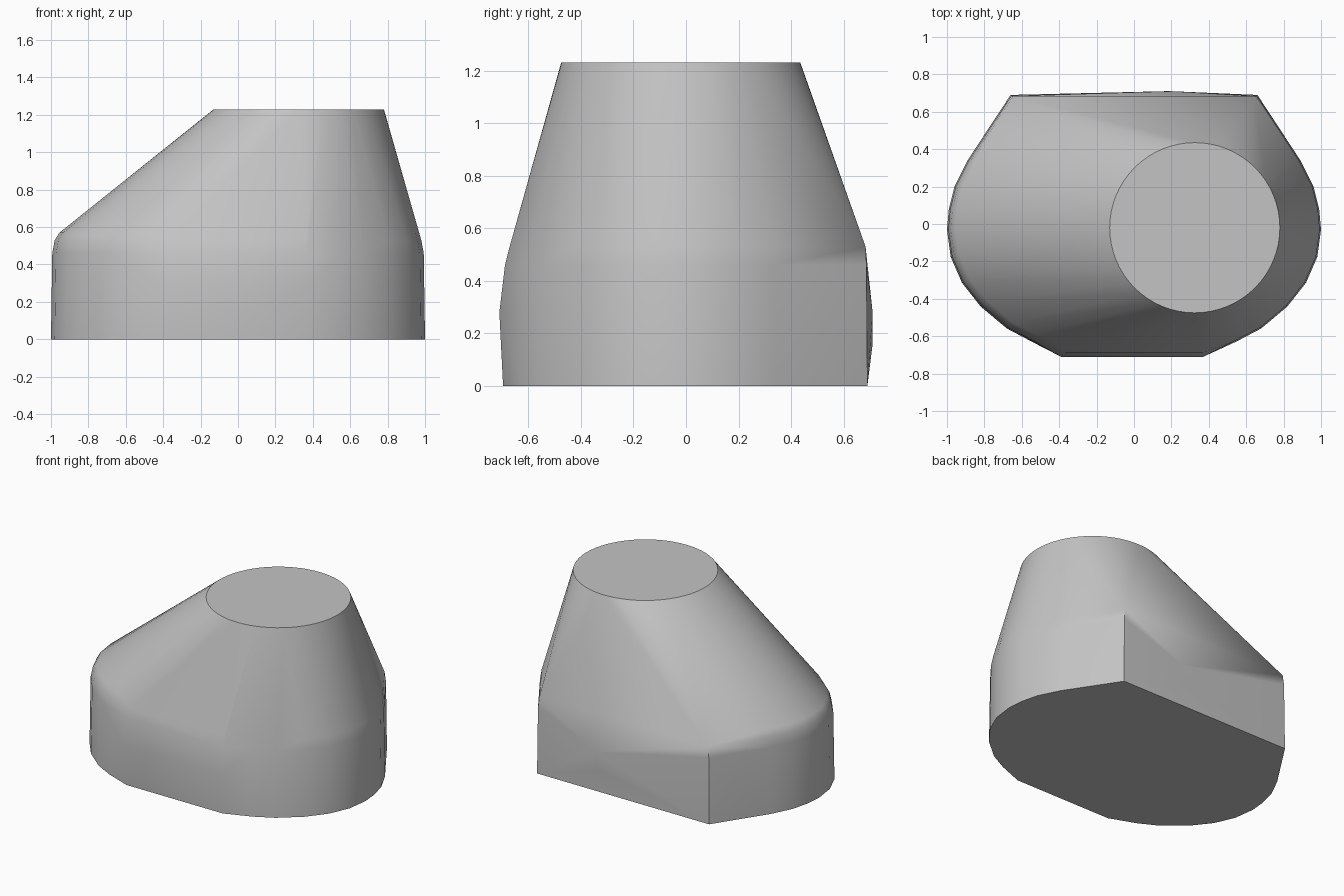
import bpy
import bmesh
import math

cube = bpy.data.objects.get("Cube")
if cube:
    bpy.data.objects.remove(cube, do_unlink=True)


def make_material(name, colour):
    mat = bpy.data.materials.new(name)
    mat.use_nodes = True
    mat.diffuse_color = colour
    mat.node_tree.nodes["Principled BSDF"].inputs["Base Color"].default_value = colour
    return mat


grey = make_material("plain grey", (0.55, 0.55, 0.55, 1))

# Half outline of the base, from the back corner round to the flat front
half = [(0.66, 0.69), (0.89, 0.34), (0.96, 0.2), (0.99, 0.08), (1, -0.03),
        (0.98, -0.18), (0.92, -0.32), (0.82, -0.45), (0.68, -0.57),
        (0.55, -0.64), (0.37, -0.71)]
outline = half + [(-x, y) for x, y in half]


def ring(z, side, front, back, keep=lambda x, y: True):
    """Outline scaled separately to the sides, the front and the back."""
    return [(x * side, y * (front if y < 0 else back), z)
            for x, y in outline if keep(x, y)]


# Base wall and softly rounded shoulder
points = ring(0, 1, 0.98, 1)
points += ring(0.46, 0.993, 0.97, 0.995)
points += ring(0.53, 0.98, 0.945, 0.99)
points += ring(0.57, 0.955, 0.92, 0.985, lambda x, y: x < -0.5 and y < 0.5)

# Slight bulges of the front and back walls
points += [(-0.39, -0.71, 0.28), (0.37, -0.71, 0.28)]
points += [(0.17, 0.71, 0.16), (0.2, 0.71, 0.28)]

# Round flat top, set off to one side
segments = 64
for i in range(segments):
    a = math.tau * i / segments
    points.append((0.325 + 0.455 * math.cos(a), -0.02 + 0.455 * math.sin(a), 1.23))

# Wrap the rings in one tapering skin
bm = bmesh.new()
for p in points:
    bm.verts.new(p)
bmesh.ops.convex_hull(bm, input=bm.verts[:])
bmesh.ops.delete(bm, geom=[v for v in bm.verts if not v.link_faces], context='VERTS')
bmesh.ops.dissolve_limit(bm, angle_limit=math.radians(0.5),
                         verts=bm.verts[:], edges=bm.edges[:])
bmesh.ops.recalc_face_normals(bm, faces=bm.faces[:])
mesh = bpy.data.meshes.new("tapered_body")
bm.to_mesh(mesh)
bm.free()

body = bpy.data.objects.new("tapered_body", mesh)
bpy.context.collection.objects.link(body)
mesh.materials.append(grey)
bpy.ops.object.select_all(action='DESELECT')
body.select_set(True)
bpy.context.view_layer.objects.active = body
bpy.ops.object.shade_smooth_by_angle(angle=math.radians(30))
